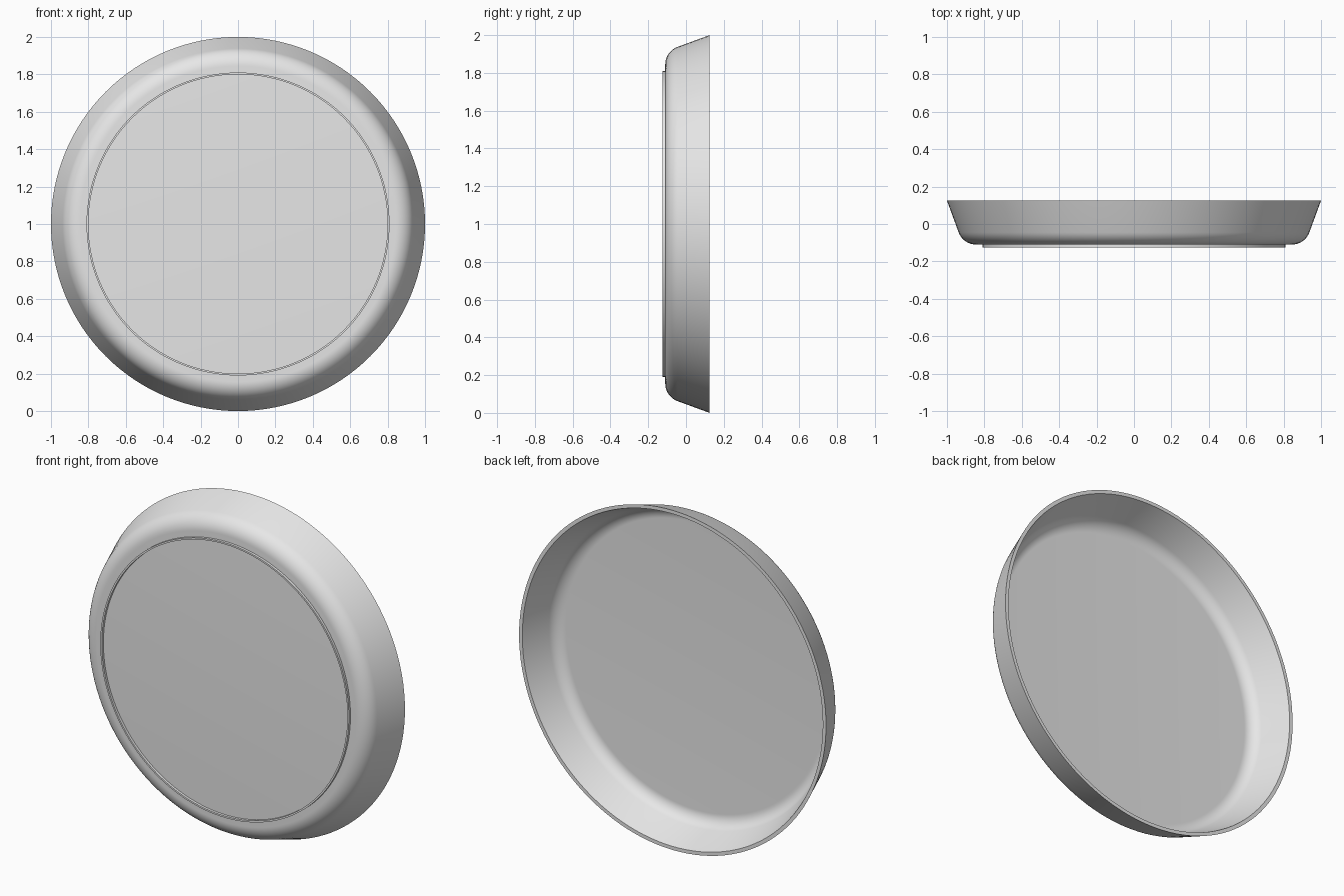
import bpy, bmesh, math
from mathutils import Vector

if "Cube" in bpy.data.objects:
    bpy.data.objects.remove(bpy.data.objects["Cube"], do_unlink=True)

SEGMENTS = 128
CENTRE = Vector((0, 0, 1))

grey = bpy.data.materials.new("light_grey")
grey.diffuse_color = (0.8, 0.8, 0.8, 1)
grey.use_nodes = True
grey.node_tree.nodes["Principled BSDF"].inputs["Base Color"].default_value = (0.8, 0.8, 0.8, 1)


def lathe(name, profile, closed=False):
    """Spin a (radius, y) profile around the front-to-back axis."""
    bm = bmesh.new()
    verts = [bm.verts.new((r, y, 1)) for r, y in profile]
    pairs = list(zip(verts, verts[1:]))
    if closed:
        pairs.append((verts[-1], verts[0]))
    edges = [bm.edges.new(p) for p in pairs]
    bmesh.ops.spin(bm, geom=verts + edges, cent=CENTRE, axis=(0, 1, 0),
                   angle=math.tau, steps=SEGMENTS, use_duplicate=False)
    bmesh.ops.remove_doubles(bm, verts=bm.verts, dist=1e-5)
    bmesh.ops.recalc_face_normals(bm, faces=bm.faces)
    mesh = bpy.data.meshes.new(name)
    bm.to_mesh(mesh)
    bm.free()
    mesh.materials.append(grey)
    obj = bpy.data.objects.new(name, mesh)
    bpy.context.collection.objects.link(obj)
    bpy.ops.object.select_all(action='DESELECT')
    obj.select_set(True)
    bpy.context.view_layer.objects.active = obj
    bpy.ops.object.shade_smooth_by_angle(angle=math.radians(30))
    return obj


def fillet(radius, steps=12):
    """Rounded corner from the flat floor up to the sloping wall."""
    angles = [math.radians(-90 + 70 * i / steps) for i in range(steps + 1)]
    return [(0.844 + radius * math.cos(a), -0.01 + radius * math.sin(a)) for a in angles]


# Dish: outer floor, corner, flared wall, flat rim, then back along the inside
outer = [(0, -0.11)] + fillet(0.10) + [(1.0, 0.125)]
inner = [(0.979, 0.125)] + fillet(0.08)[::-1] + [(0, -0.09)]
lathe("dish", outer + inner)

# Narrow foot ring standing proud of the floor
lathe("foot_ring", [(0.80, -0.105), (0.80, -0.125), (0.81, -0.125), (0.81, -0.105)], closed=True)
